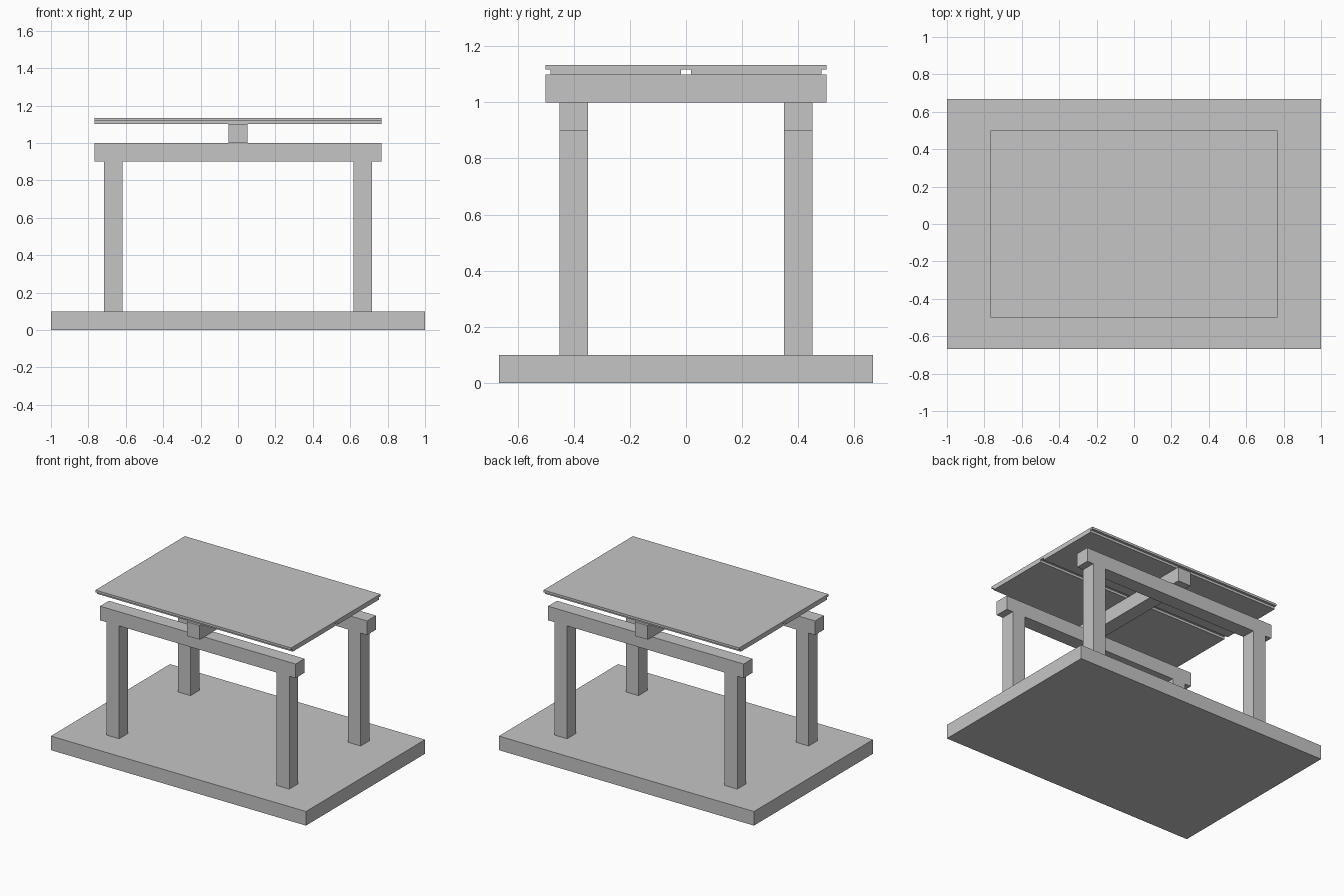
import bpy

if "Cube" in bpy.data.objects:
    bpy.data.objects.remove(bpy.data.objects["Cube"])

grey = bpy.data.materials.new("plain grey")
grey.diffuse_color = (0.56, 0.56, 0.56, 1)
grey.use_nodes = True
grey.node_tree.nodes["Principled BSDF"].inputs["Base Color"].default_value = grey.diffuse_color


def box(name, x, y, z):
    """Axis-aligned block given by its (min, max) range on each axis."""
    spans = (x, y, z)
    bpy.ops.mesh.primitive_cube_add(size=1)
    ob = bpy.context.object
    ob.name = name
    ob.location = [(a + b) / 2 for a, b in spans]
    ob.scale = [b - a for a, b in spans]
    bpy.ops.object.transform_apply(location=True, rotation=False, scale=True)
    ob.data.materials.append(grey)
    return ob


def span(centre, width):
    return (centre - width / 2, centre + width / 2)


# Ground slab
box("base_slab", (-1, 1), (-0.667, 0.667), (0, 0.1))

# Two portal frames: posts with a long beam on top
for side, y in (("front", -0.4), ("back", 0.4)):
    for end, x in (("left", -0.667), ("right", 0.667)):
        box(f"{side}_{end}_post", span(x, 0.1), span(y, 0.1), (0.1, 0.9))
    box(f"{side}_beam", (-0.767, 0.767), span(y, 0.1), (0.9, 1.0))

# Beam joining the two frames
box("cross_beam", span(0, 0.1), (-0.5, 0.5), (1.0, 1.1))

# Roof: one profile with rebated edges and a central groove, extruded along x
half = [(0.5, 1.133), (0.5, 1.117), (0.483, 1.117),
        (0.483, 1.1), (0.017, 1.1), (0.017, 1.117)]
profile = half + [(-y, z) for y, z in reversed(half)]
n = len(profile)
verts = [(x, y, z) for x in (-0.767, 0.767) for y, z in profile]
faces = [(i, (i + 1) % n, n + (i + 1) % n, n + i) for i in range(n)]
faces += [tuple(reversed(range(n))), tuple(range(n, 2 * n))]
mesh = bpy.data.meshes.new("roof_panel")
mesh.from_pydata(verts, [], faces)
mesh.materials.append(grey)
roof = bpy.data.objects.new("roof_panel", mesh)
bpy.context.collection.objects.link(roof)

# Consistent outward normals on the roof
bpy.ops.object.select_all(action='DESELECT')
roof.select_set(True)
bpy.context.view_layer.objects.active = roof
bpy.ops.object.mode_set(mode='EDIT')
bpy.ops.mesh.select_all(action='SELECT')
bpy.ops.mesh.normals_make_consistent(inside=False)
bpy.ops.object.mode_set(mode='OBJECT')
